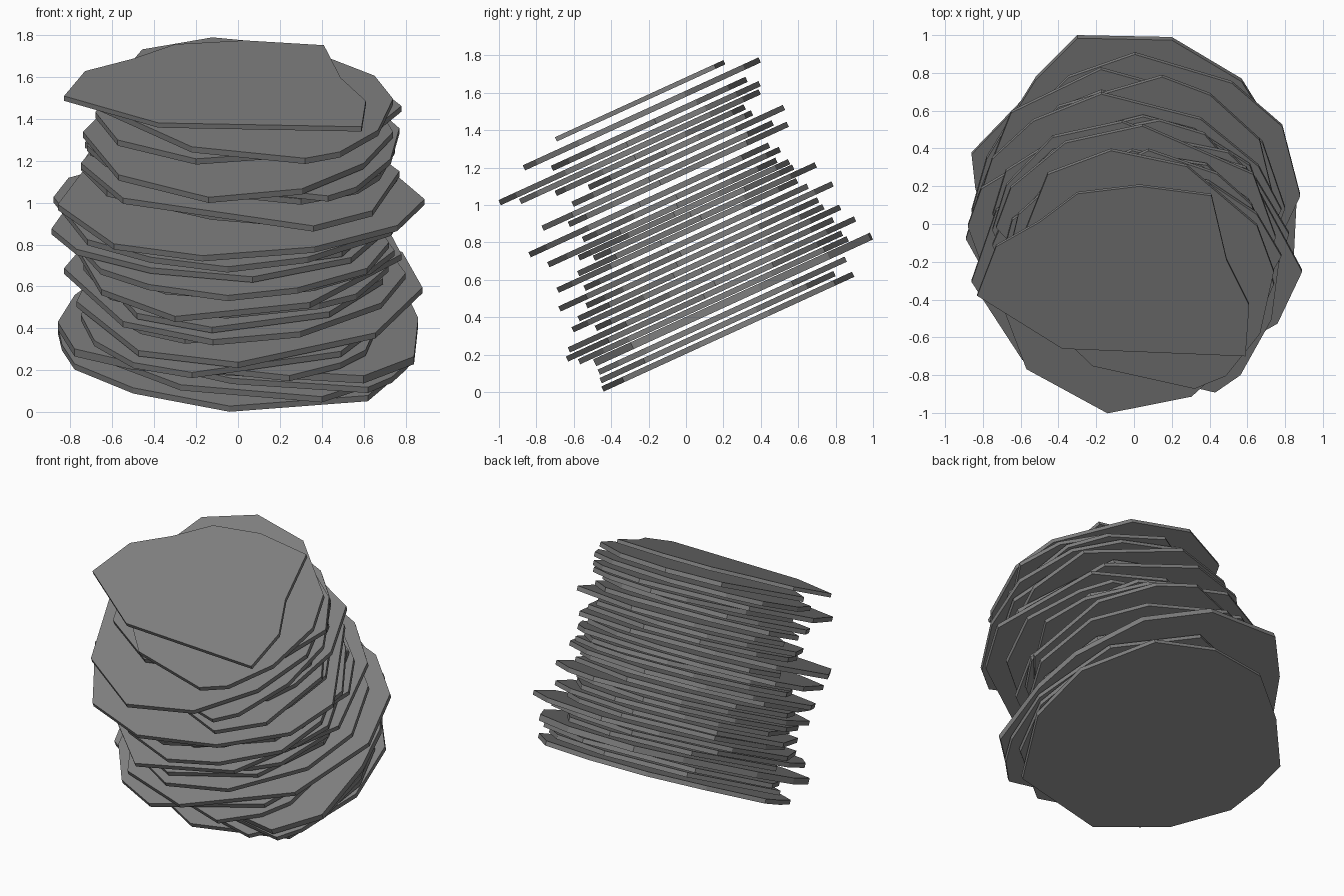
import bpy, bmesh, math, random

if "Cube" in bpy.data.objects:
    bpy.data.objects.remove(bpy.data.objects["Cube"])

random.seed(7)
TILT = math.radians(24.6)
C, S = math.cos(TILT), math.sin(TILT)

slate = bpy.data.materials.new("dark_grey")
slate.diffuse_color = (.214, .214, .214, 1)
slate.use_nodes = True
slate.node_tree.nodes["Principled BSDF"].inputs["Base Color"].default_value = slate.diffuse_color


def slab(name, outline, w, thick):
    """Extruded polygon on a tilted plane; outline is (x, y) in plan, w the height along the tilted normal."""
    bm = bmesh.new()
    rings = []
    for h in (0, thick):
        ring = []
        for x, y in outline:
            u = (y + w * S) / C
            ring.append(bm.verts.new((x, u * C - (w + h) * S, u * S + (w + h) * C)))
        rings.append(ring)
    low, high = rings
    bm.faces.new(low[::-1])
    bm.faces.new(high)
    n = len(low)
    for i in range(n):
        j = (i + 1) % n
        bm.faces.new((low[i], low[j], high[j], high[i]))
    bmesh.ops.recalc_face_normals(bm, faces=bm.faces)
    me = bpy.data.meshes.new(name)
    bm.to_mesh(me)
    bm.free()
    me.materials.append(slate)
    bpy.context.collection.objects.link(bpy.data.objects.new(name, me))


def chip(y0, y1, x0, x1, front):
    """Irregular polygon touching the given bounds, with its front corner at x = front."""
    mid = (y0 + y1) / 2
    right = (x1, mid + random.uniform(-.15, .12))
    left = (x0, mid + random.uniform(-.15, .12))
    bx = random.uniform(-.2, .2)
    ends = [(front, y0), right, (bx, y1), left]
    pts = []
    for k in range(4):
        a, b = ends[k], ends[(k + 1) % 4]
        pts.append(a)
        n = random.choice((1, 2, 2))
        for i in range(n):
            t = math.pi / 2 * (i + 1 + random.uniform(-.25, .25)) / (n + 1)
            f = random.uniform(.95, 1.02)
            s, c = math.sin(t) * f, math.cos(t) * f
            if k % 2:   # leaving a side corner
                s, c = c, s
            ox, oy = (a[0], b[1]) if k % 2 == 0 else (b[0], a[1])
            ex, ey = (b[0], a[1]) if k % 2 == 0 else (a[0], b[1])
            pts.append((ox + (ex - ox) * s, oy + (ey - oy) * c))
    return pts


# Bottom slab
BOTTOM = [(-.04, -.44), (.32, -.38), (.62, -.33), (.84, .08), (.80, .45), (.50, .80), (.10, .90),
          (-.30, .86), (-.60, .65), (-.86, .38), (-.84, .20), (-.78, 0), (-.50, -.25)]
slab("bottom_slab", BOTTOM, .185, .03)

# Main slabs: height along normal, front y, back y, left x, right x, front corner x
MAIN = [
    (.23, -.45, .80, -.75, .84, .40),
    (.275, -.46, .86, -.80, .85, .62),
    (.41, -.63, .84, -.75, .80, -.22),
    (.45, -.62, .91, -.77, .88, .00),
    (.54, -.60, .83, -.83, .80, -.12),
    (.67, -.67, .79, -.76, .78, -.30),
    (.765, -.68, .60, -.80, .72, -.05),
    (.80, -.57, .70, -.89, .78, .07),
    (.91, -.73, .49, -.88, .82, -.05),
    (1.0, -.83, .45, -.86, .89, -.17),
    (1.06, -.62, .55, -.75, .76, .30),
    (1.10, -.76, .47, -.75, .77, .36),
    (1.15, -.60, .53, -.73, .75, .30),
    (1.24, -.69, .32, -.72, .74, .20),
    (1.28, -.88, .40, -.56, .77, .43),
    (1.32, -.99, .40, -.74, .74, -.14),
    (1.37, -.71, .33, -.68, .78, -.20),
    (1.435, -.86, .40, -.68, .74, .32),
]
for i, (w, *bounds) in enumerate(MAIN):
    slab(f"slab_{i + 1:02d}", chip(*bounds), w, .03)

# Thick wide slab near the bottom
WIDE = [(.60, -.48), (.84, -.28), (.86, .12), (.80, .40), (.57, .77), (.20, .99),
        (-.30, 1.0), (-.52, .78), (-.78, .36), (-.86, .08), (-.78, -.20), (-.50, -.34)]
slab("wide_slab", WIDE, .325, .04)

# Smaller slabs tucked between the main ones
for i, w in enumerate((.37, .495, .58, .625, .715, .84, .875, .955, 1.195)):
    r = random.uniform(.68, .77)
    slab(f"inner_slab_{i + 1}",
         chip(-.54 + random.uniform(-.03, .08), 1.1 - .62 * w, -r, r - .02,
              random.uniform(-.3, .4)), w, .03)

# Top slab
TOP = [(.59, -.69), (.61, -.42), (.49, -.18), (.41, .16), (.03, .21), (-.30, .17),
       (-.50, .02), (-.73, -.11), (-.83, -.37), (-.38, -.65)]
slab("top_slab", TOP[::-1], 1.505, .025)
